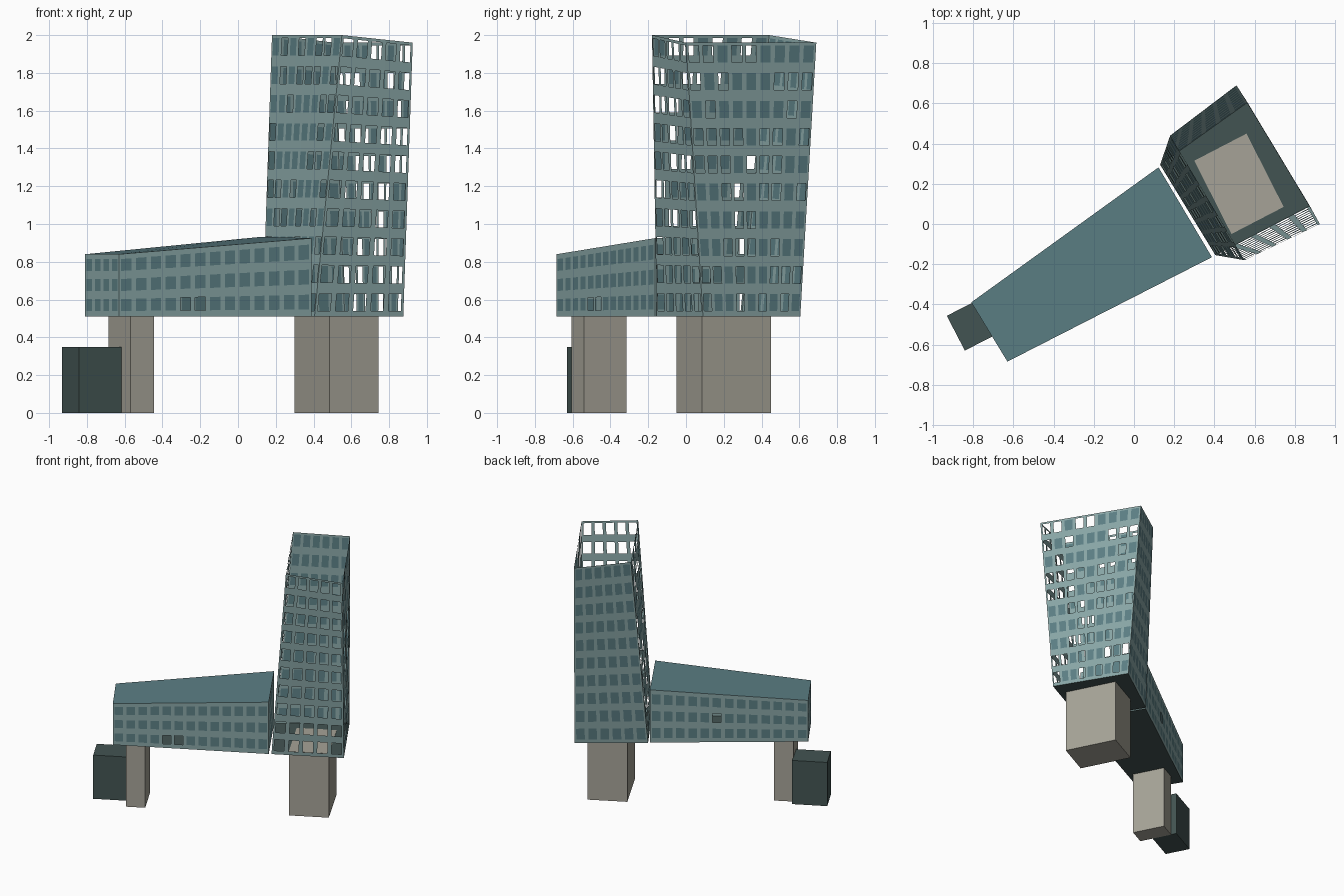
import bpy
import bmesh
import random
from mathutils import Vector

random.seed(4)
if "Cube" in bpy.data.objects:
    bpy.data.objects.remove(bpy.data.objects["Cube"], do_unlink=True)


def material(name, rgb):
    m = bpy.data.materials.new(name)
    m.use_nodes = True
    m.diffuse_color = (*rgb, 1)
    m.node_tree.nodes["Principled BSDF"].inputs["Base Color"].default_value = (*rgb, 1)
    return m


CLADDING = material("pale teal cladding", (0.25, 0.38, 0.38))
GLASS = material("deep teal glass", (0.105, 0.21, 0.23))
CONCRETE = material("warm grey concrete", (0.38, 0.365, 0.31))
DARK = material("dark slate", (0.055, 0.088, 0.084))


def finish(name, bm, mats):
    mesh = bpy.data.meshes.new(name)
    bm.to_mesh(mesh)
    bm.free()
    for m in mats:
        mesh.materials.append(m)
    obj = bpy.data.objects.new(name, mesh)
    bpy.context.collection.objects.link(obj)
    return obj


def cuts(count, start, size, pitch):
    """Window edges along one side of a wall, from 0 to 1."""
    edges = [0.0]
    for i in range(count):
        edges += [start + i * pitch, start + i * pitch + size]
    return edges + [1.0]


def wall(name, base, top, us, vs, open_share):
    """Thin sheet between two edges; each window is glazed or left open."""
    bm = bmesh.new()
    grid = [[bm.verts.new(base[0].lerp(base[1], u).lerp(top[0].lerp(top[1], u), v))
             for u in us] for v in vs]
    for r in range(len(vs) - 1):
        for c in range(len(us) - 1):
            window = r % 2 == 1 and c % 2 == 1
            if window and random.random() < open_share:
                continue
            f = bm.faces.new((grid[r][c], grid[r][c + 1],
                              grid[r + 1][c + 1], grid[r + 1][c]))
            f.material_index = int(window)
    finish(name, bm, (CLADDING, GLASS))


def facade(part, base, top, columns, vs, shares):
    names = ("front_wall", "right_end_wall", "back_wall", "left_end_wall")
    for i, n in enumerate(names):
        j = (i + 1) % 4
        k = columns[i]
        us = cuts(k, 0.15 / k, 0.7 / k, 1 / k)
        wall(part + "_" + n, (base[i], base[j]), (top[i], top[j]), us, vs, shares[i])


def plate(name, corners, mat, down=False):
    bm = bmesh.new()
    vs = [bm.verts.new(p) for p in corners]
    bm.faces.new(vs[::-1] if down else vs)
    finish(name, bm, (mat,))


def block(name, plan, height, mat):
    bm = bmesh.new()
    low = [bm.verts.new((x, y, 0)) for x, y in plan]
    high = [bm.verts.new((x, y, height)) for x, y in plan]
    bm.faces.new(low[::-1])
    bm.faces.new(high)
    for i in range(4):
        j = (i + 1) % 4
        bm.faces.new((low[i], low[j], high[j], high[i]))
    finish(name, bm, (mat,))


FLOOR = 0.51

# Leaning tower, open at the top
tower_base = [Vector((x, y, FLOOR)) for x, y in
              ((0.405, -0.155), (0.875, 0.09), (0.565, 0.605), (0.13, 0.295))]
tower_top = [Vector(p) for p in
             ((0.55, -0.18, 2), (0.925, 0, 1.96), (0.51, 0.69, 1.96), (0.18, 0.44, 2))]
facade("tower", tower_base, tower_top, (5, 9, 6, 8),
       cuts(10, 0.02, 0.062, 0.1008), (1.0, 0.4, 0.0, 0.45))
plate("tower_floor", tower_base, DARK, True)

# Long wing with a sloping roof
wing_plan = ((-0.63, -0.685), (0.388, -0.165), (0.122, 0.282), (-0.81, -0.39))
wing_base = [Vector((x, y, FLOOR)) for x, y in wing_plan]
wing_top = [Vector((x, y, z)) for (x, y), z in zip(wing_plan, (0.84, 0.925, 0.932, 0.84))]
facade("wing", wing_base, wing_top, (13, 6, 13, 4),
       cuts(3, 0.09, 0.19, 0.32), (0.04, 0.0, 0.04, 0.0))
plate("wing_roof", wing_top, GLASS)
plate("wing_floor", wing_base, DARK, True)

# Supports and the low entrance block
block("tower_support", ((0.485, -0.05), (0.745, 0.085), (0.56, 0.45), (0.3, 0.315)),
      FLOOR + 0.003, CONCRETE)
block("wing_support", ((-0.57, -0.605), (-0.445, -0.54), (-0.56, -0.315), (-0.685, -0.38)),
      FLOOR, CONCRETE)
block("entrance_block", ((-0.842, -0.63), (-0.613, -0.513), (-0.703, -0.34), (-0.932, -0.457)),
      0.35, DARK)
